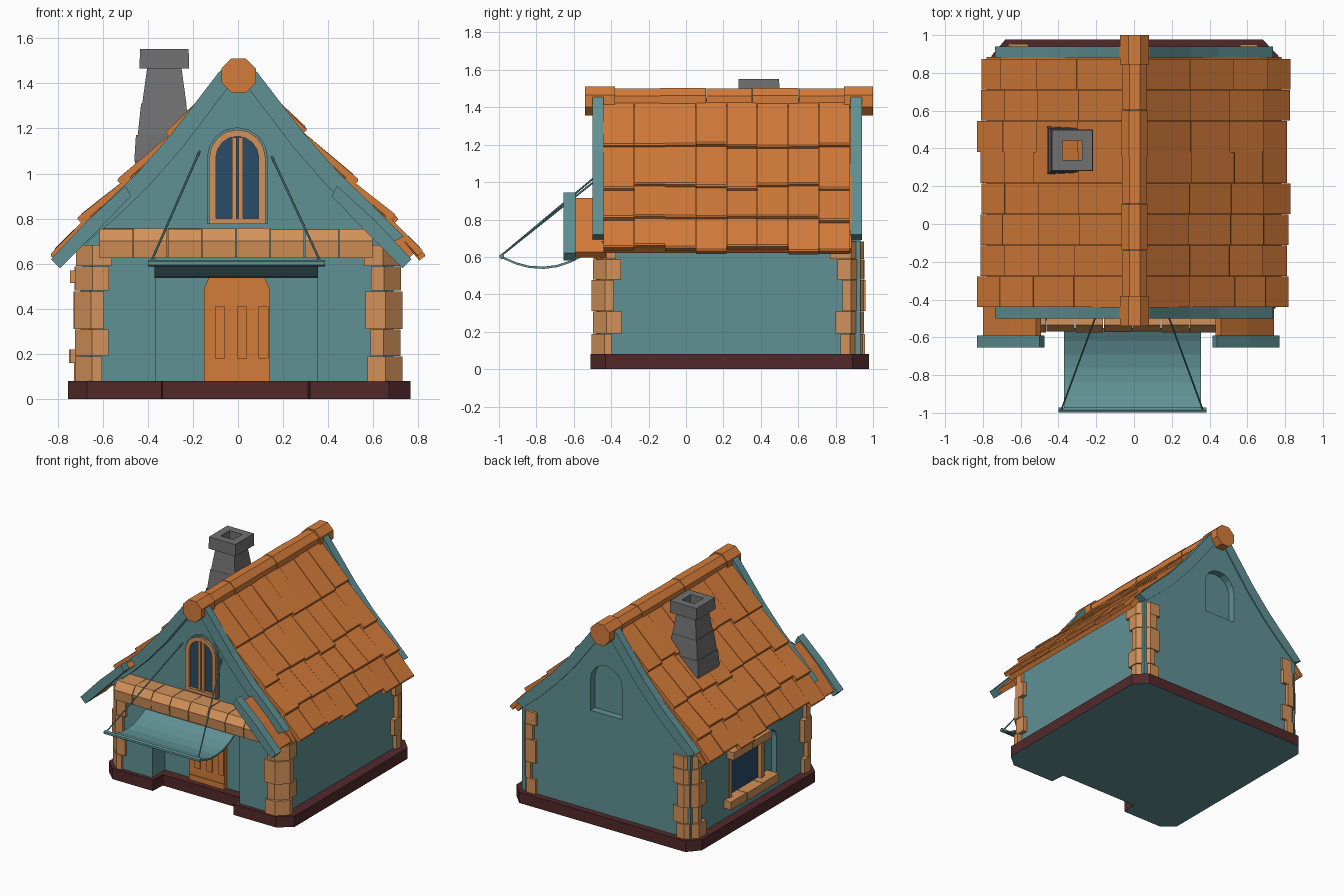
import bpy, bmesh, math, random
from mathutils import Vector

if "Cube" in bpy.data.objects:
    bpy.data.objects.remove(bpy.data.objects["Cube"])
random.seed(4)

def material(name, c):
    m = bpy.data.materials.new(name)
    m.diffuse_color = (*c, 1)
    m.use_nodes = True
    m.node_tree.nodes["Principled BSDF"].inputs["Base Color"].default_value = m.diffuse_color
    return m

TEAL = material("teal plaster", (0.117, 0.285, 0.298))
ROOF = material("terracotta", (0.66, 0.2, 0.042))
STONE = material("tan stone", (0.65, 0.285, 0.1))
BASE = material("dark maroon", (0.085, 0.022, 0.024))
GLASS = material("navy glass", (0.023, 0.073, 0.14))
GREY = material("grey stone", (0.165, 0.165, 0.165))

def finish(name, bm, mat):
    bmesh.ops.recalc_face_normals(bm, faces=bm.faces)
    me = bpy.data.meshes.new(name)
    bm.to_mesh(me)
    bm.free()
    me.materials.append(mat)
    ob = bpy.data.objects.new(name, me)
    bpy.context.collection.objects.link(ob)
    return ob

def add_prism(bm, pts, axis, a, b):
    """Extrude a 2D outline along an axis from a to b."""
    def put(p, t):
        return {'x': (t, p[0], p[1]), 'y': (p[0], t, p[1]), 'z': (p[0], p[1], t)}[axis]
    lo = [bm.verts.new(put(p, a)) for p in pts]
    hi = [bm.verts.new(put(p, b)) for p in pts]
    n = len(pts)
    bm.faces.new(lo)
    bm.faces.new(hi[::-1])
    for i in range(n):
        j = (i + 1) % n
        bm.faces.new((lo[i], lo[j], hi[j], hi[i]))

def prism(name, pts, axis, a, b, mat):
    bm = bmesh.new()
    add_prism(bm, pts, axis, a, b)
    return finish(name, bm, mat)

def rect(a0, a1, b0, b1):
    return [(a0, b0), (a1, b0), (a1, b1), (a0, b1)]

def arch(c, w, z0, z1, n=8):
    r = w / 2
    return [(c - r, z0), (c + r, z0)] + [
        (c + r * math.cos(math.pi * i / n), z1 - r + r * math.sin(math.pi * i / n)) for i in range(n + 1)]

def add_tube(bm, loops):
    """Loft closed loops and join the last to the first (a frame)."""
    vs = [[bm.verts.new(p) for p in l] for l in loops]
    n = len(vs[0])
    for k in range(len(vs)):
        A, B = vs[k], vs[(k + 1) % len(vs)]
        for i in range(n):
            j = (i + 1) % n
            bm.faces.new((A[i], A[j], B[j], B[i]))

def rod(name, p, q, r, mat, n=6):
    p, q = Vector(p), Vector(q)
    bm = bmesh.new()
    bmesh.ops.create_cone(bm, cap_ends=True, segments=n, radius1=r, radius2=r, depth=(q - p).length)
    ob = finish(name, bm, mat)
    ob.location = (p + q) / 2
    ob.rotation_euler = (q - p).to_track_quat('Z', 'Y').to_euler()
    return ob

# plinth with chamfered corners and a recess before the door; its underside is teal
plinth = prism("plinth", [(-.755, -.43), (-.67, -.51), (-.34, -.51), (-.335, -.40), (.31, -.40), (.32, -.51),
                          (.67, -.51), (.765, -.43), (.765, .89), (.68, .978), (-.68, .978), (-.755, .89)],
               'z', 0, .08, BASE)
plinth.data.materials.append(TEAL)
for f in plinth.data.polygons:
    f.material_index = 1 if f.normal.z < -.9 else 0

# house body, with porch recess, blind niches and side window opening cut in
half = [(.69, .07), (.69, .685), (.47, .91), (.27, 1.125), (.03, 1.42)]
body = prism("house_body", half + [(-x, z) for x, z in half[::-1]], 'y', -.405, .932, TEAL)
cutters = [prism("cutter", rect(-.365, .35, 0, .63), 'y', -.6, -.33, TEAL),
           prism("cutter", arch(0, .26, .815, 1.175), 'y', .88, 1.0, TEAL),
           prism("cutter", rect(.10, .48, .21, .52), 'x', -.8, -.63, TEAL),
           prism("cutter", arch(0, .14, .17, .53), 'x', -.8, -.65, TEAL)]
for c in cutters:
    c.hide_render = True
    m = body.modifiers.new("cut", 'BOOLEAN')
    m.operation = 'DIFFERENCE'
    m.solver = 'EXACT'
    m.object = c
dg = bpy.context.evaluated_depsgraph_get()
cut_mesh = bpy.data.meshes.new_from_object(body.evaluated_get(dg))
body.modifiers.clear()
body.data = cut_mesh
for c in cutters:
    bpy.data.objects.remove(c)
# thicker walls either side of the porch
prism("left_porch_wall", rect(-.66, -.365, .07, .63), 'y', -.48, -.4, TEAL)
prism("right_porch_wall", rect(.35, .66, .07, .63), 'y', -.48, -.4, TEAL)

# side window
prism("side_window_glass", rect(.10, .48, .21, .52), 'x', -.665, -.657, GLASS)
bm = bmesh.new()
for i in range(3):
    y = -.02 + i * .188
    add_prism(bm, rect(y, y + .184, .16, .218), 'x', -.745 - .005 * (i % 2), -.64)
for i in range(2):
    y = .06 + i * .225
    add_prism(bm, rect(y, y + .22, .515, .57), 'x', -.745, -.64)
add_prism(bm, rect(.465, .49, .21, .52), 'x', -.70, -.64)
add_prism(bm, rect(.09, .11, .21, .52), 'x', -.695, -.64)
finish("side_window_surround", bm, STONE)

# corner stones
zs = [.08, .19, .31, .48, .59, .685]
bm = bmesh.new()
for sx in (-1, 1):
    for sy, cy in ((1, -.5), (-1, .955)):
        for k in range(5):
            wide = (k + (sx > 0)) % 2
            a = (.155 if wide else .125) + random.uniform(-.01, .01)
            b = (.115 if wide else .15) + random.uniform(-.01, .01)
            if k == 4:
                a, b = .16, (.12 if sy > 0 else .18)
            o = random.uniform(-.008, .006)
            cx, y0 = .725 + o, cy - sy * o
            pts = [(cx - a, y0), (cx - .075, y0), (cx, y0 + sy * .07), (cx, y0 + sy * b), (cx - a, y0 + sy * b)]
            add_prism(bm, [(sx * x, y) for x, y in pts], 'z', zs[k], zs[k + 1] - .003)
finish("corner_stones", bm, STONE)

# stone course above the porch
bm = bmesh.new()
for i in range(8):
    x = -.615 + i * .152
    d = random.uniform(-.004, .004)
    sec = [(-.40, .625), (-.565 + d, .625), (-.572 + d, .70), (-.535, .755 + d), (-.40, .755)]
    add_prism(bm, sec, 'x', x, x + .148)
finish("porch_beam", bm, STONE)

# roof: underlay, tiles and forward eave pieces
line = [(.04, 1.435), (.268, 1.185), (.482, .972), (.66, .80), (.78, .645)]
def slab(pts, t):
    return pts + [(x - t * .7, z - t * .7) for x, z in pts[::-1]]
for s, side in ((1, "right"), (-1, "left")):
    prism(side + "_roof_underlay", [(s * x, z) for x, z in slab(line, .035)], 'y', -.44, .885, ROOF)
    bm = bmesh.new()
    for r in range(4):
        (x0, z0), (x1, z1) = line[r], line[r + 1]
        u = Vector((x1 - x0, z1 - z0)).normalized()
        n = Vector((-u.y, u.x))
        for c in range(8):
            y0 = -.44 + c * .1645
            e = random.choice((.005, .01, .02, .04))
            lift = .036 + random.uniform(-.004, .004)
            p = Vector((x0, z0)) - u * .01
            q = Vector((x1, z1)) + u * e
            pts = [p - n * .01, q + n * (lift - .032), q + n * (lift - .006), q - u * .008 + n * lift, p + n * .012]
            add_prism(bm, [(s * v.x, v.y) for v in pts], 'y', y0, y0 + .162)
    finish(side + "_roof_tiles", bm, ROOF)
    # the two eave pieces are offset slightly to the left
    eave = [(.49, .915), (.63, .785), (.77, .625)]
    prism(side + "_eave_piece", [(s * x - .03, z) for x, z in slab(eave, .04)], 'y', -.6, -.43, ROOF)
    board = [(.47, .945), (.64, .79), (.80, .62), (.76, .58), (.60, .74), (.445, .90)]
    prism(side + "_eave_board", [(s * x - .03, z) for x, z in board], 'y', -.655, -.59, TEAL)
    # barge boards, front and back
    top = [(.03, 1.495), (.085, 1.45), (.30, 1.17), (.45, 1.0), (.60, .856), (.735, .72)]
    low = [(.675, .69), (.54, .805), (.40, .94), (.25, 1.11), (.06, 1.36), (.03, 1.4)]
    for name, a, b in (("front", -.5, -.44), ("back", .88, .94)):
        prism(side + "_" + name + "_barge_board", [(s * x, z) for x, z in top + low], 'y', a, b, TEAL)

# ridge beam with thicker end caps
def octagon(r):
    return [(.003 + r * math.cos(math.pi * (i + .5) / 4), 1.434 + r * math.sin(math.pi * (i + .5) / 4)) for i in range(8)]
bm = bmesh.new()
for i in range(5):
    y = -.385 + i * .247
    add_prism(bm, octagon(.072 + .003 * (i % 2)), 'y', y, y + .245)
for a, b in ((-.54, -.38), (.845, 1.0)):
    add_prism(bm, octagon(.083), 'y', a, b)
finish("ridge_beam", bm, ROOF)

# hollow chimney in tapering courses
bm = bmesh.new()
def square(cx, cy, h, z):
    return [(cx - h, cy - h, z), (cx + h, cy - h, z), (cx + h, cy + h, z), (cx - h, cy + h, z)]
for z0, z1, h0, h1, cx in ((.98, 1.06, .105, .125, -.335), (1.06, 1.17, .125, .118, -.335), (1.17, 1.31, .115, .1, -.33),
                           (1.31, 1.47, .098, .076, -.327), (1.465, 1.552, .11, .108, -.327)):
    add_tube(bm, [square(cx, .39, h0, z0), square(cx, .39, h1, z1), square(-.327, .39, .052, z1), square(-.327, .39, .052, z0)])
finish("chimney", bm, GREY)

# arched front window
bm = bmesh.new()
out, inn = arch(-.003, .25, .775, 1.195), arch(-.003, .19, .80, 1.165)
add_tube(bm, [[(x, y, z) for x, z in l] for l, y in ((out, -.40), (out, -.435), (inn, -.435), (inn, -.40))])
for x in (-.026, .002):
    add_prism(bm, rect(x, x + .02, .80, 1.16), 'y', -.43, -.40)
finish("front_window_frame", bm, STONE)
prism("front_window_glass", inn, 'y', -.413, -.406, GLASS)
bm = bmesh.new()
trim = arch(-.003, .27, .775, 1.205)
add_tube(bm, [[(x, y, z) for x, z in l] for l, y in ((trim, -.40), (trim, -.42), (out, -.42), (out, -.40))])
finish("front_window_trim", bm, TEAL)

# door with raised panels
prism("door", [(-.15, .07), (.14, .07), (.14, .49), (.11, .56), (-.12, .56), (-.15, .49)], 'y', -.355, -.32, ROOF)
bm = bmesh.new()
for x in (-.103, -.005, .09):
    add_prism(bm, rect(x, x + .045, .18, .41), 'y', -.363, -.35)
add_prism(bm, rect(-.15, .14, .08, .12), 'y', -.361, -.35)
finish("door_panels", bm, ROOF)

# sagging awning, its bar and ropes
sag = [(-.55, .615), (-.62, .58), (-.69, .557), (-.76, .548), (-.84, .553), (-.91, .572), (-.985, .605)]
prism("awning_cloth", sag + [(y, z - .012) for y, z in sag[::-1]], 'x', -.37, .355, TEAL)
rod("awning_bar", (-.4, -.985, .602), (.385, -.985, .602), .015, TEAL)
rod("left_awning_rope", (-.385, -.985, .61), (-.17, -.40, 1.1), .005, TEAL)
rod("right_awning_rope", (.365, -.985, .61), (.15, -.40, 1.075), .005, TEAL)
